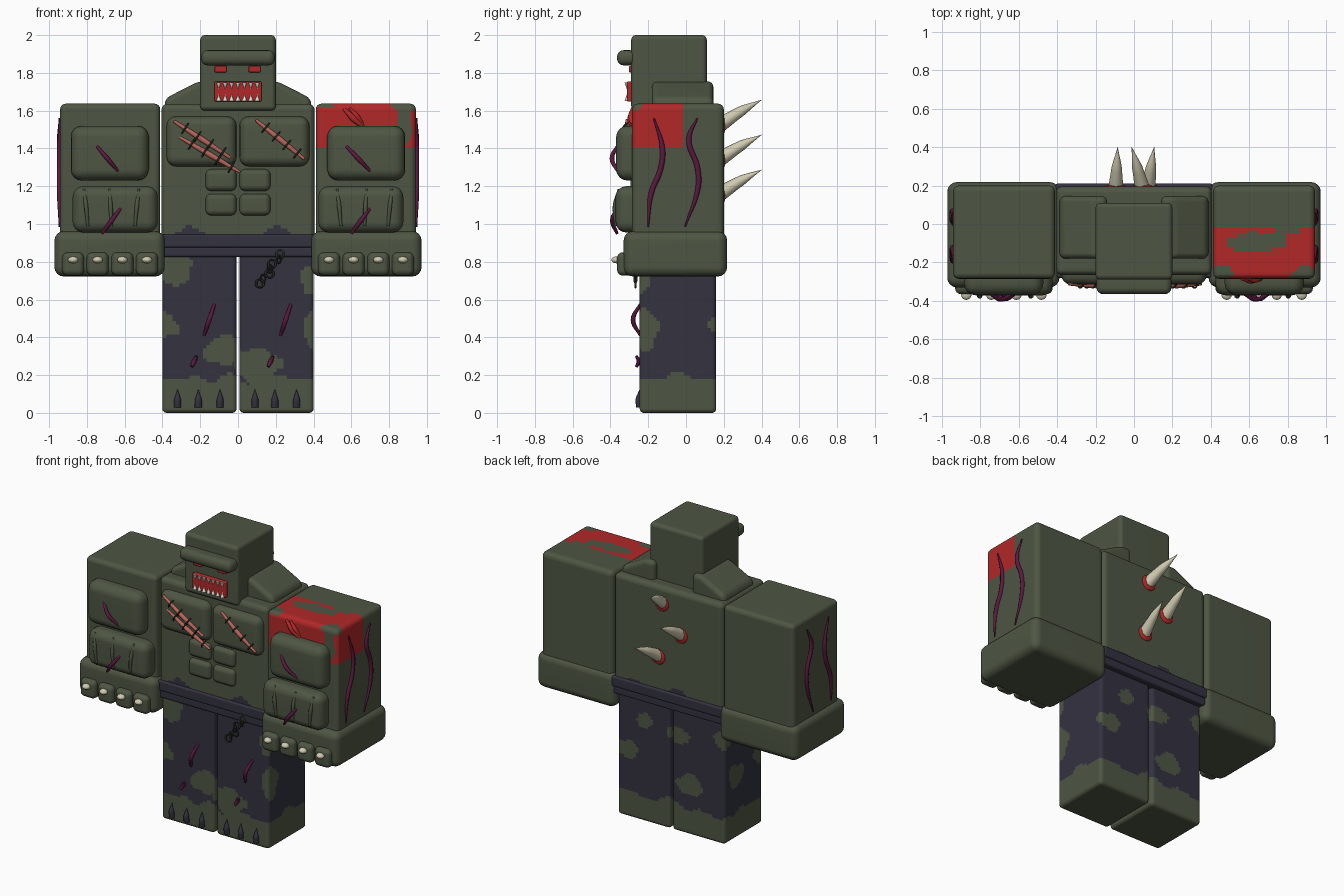
import bpy, bmesh, math
from mathutils import Vector, noise

if "Cube" in bpy.data.objects:
    bpy.data.objects.remove(bpy.data.objects["Cube"])


def material(name, rgb):
    m = bpy.data.materials.new(name)
    m.diffuse_color = [((c / 255 + 0.055) / 1.055) ** 2.4 for c in rgb] + [1]
    m.use_nodes = True
    m.node_tree.nodes["Principled BSDF"].inputs["Base Color"].default_value = m.diffuse_color
    return m


GREEN = material("skin green", (78, 86, 67))
NAVY = material("dark navy", (51, 50, 64))
RED = material("blood red", (178, 40, 40))
PURPLE = material("vein purple", (92, 24, 64))
PINK = material("scar pink", (186, 102, 92))
BONE = material("bone", (208, 202, 176))
DARK = material("dark stitch", (42, 48, 36))
WHITE = material("tooth white", (228, 226, 215))


def finish(name, bm, mats):
    me = bpy.data.meshes.new(name)
    for f in bm.faces:
        f.smooth = True
    bm.to_mesh(me)
    bm.free()
    ob = bpy.data.objects.new(name, me)
    bpy.context.collection.objects.link(ob)
    for m in mats:
        me.materials.append(m)
    ob.modifiers.new("normals", 'WEIGHTED_NORMAL')
    return ob


def box(name, x, y, z, bevel, mats, paint=None, step=0.018):
    """Rounded box; paint(centre) picks the material on a fine grid of faces."""
    bm = bmesh.new()
    bmesh.ops.create_cube(bm, size=1)
    for v in bm.verts:
        for i, (a, b) in enumerate((x, y, z)):
            v.co[i] = (a + b) / 2 + v.co[i] * (b - a)
    bmesh.ops.bevel(bm, geom=bm.edges[:], offset=bevel, segments=4, profile=0.5, affect='EDGES')
    if paint:
        for i, (a, b) in enumerate((x, y, z)):
            no = Vector([float(i == k) for k in range(3)])
            for k in range(1, int((b - a) / step)):
                bmesh.ops.bisect_plane(bm, geom=bm.verts[:] + bm.edges[:] + bm.faces[:],
                                       dist=1e-5, plane_co=no * (a + k * step), plane_no=no)
        for f in bm.faces:
            f.material_index = paint(f.calc_center_median())
    return finish(name, bm, mats)


def tube(name, pts, radii, mat):
    """Smooth round tube through pts, with one radius per point."""
    cu = bpy.data.curves.new(name, 'CURVE')
    cu.dimensions = '3D'
    cu.bevel_depth, cu.bevel_resolution, cu.resolution_u = 1, 2, 6
    cu.use_fill_caps = True
    sp = cu.splines.new('BEZIER')
    sp.bezier_points.add(len(pts) - 1)
    for p, co, r in zip(sp.bezier_points, pts, radii):
        p.co, p.radius = co, r
        p.handle_left_type = p.handle_right_type = 'AUTO'
    cu.materials.append(mat)
    ob = bpy.data.objects.new(name, cu)
    bpy.context.collection.objects.link(ob)
    return ob


def ball(name, co, size, mat):
    bm = bmesh.new()
    bmesh.ops.create_uvsphere(bm, u_segments=16, v_segments=10, radius=1)
    for v in bm.verts:
        v.co = Vector(co) + Vector([a * b for a, b in zip(v.co, size)])
    return finish(name, bm, [mat])


def in_blobs(c, blobs):
    wob = 0.35 * noise.noise(c * 14)
    return any(sum(((c[i] - b[i]) / b[i + 3]) ** 2 for i in range(3)) < 1 + wob * 2 for b in blobs)


def mir(s, a, b):
    return tuple(sorted((s * a, s * b)))


# Legs with camouflage trousers: x, y, z centre and radii of the green patches
CAMO = [(-.36, -.24, .77, .12, .08, .09), (-.39, -.22, .47, .08, .07, .07), (-.08, -.24, .33, .1, .05, .08),
        (.1, -.24, .25, .13, .06, .09), (.4, -.22, .44, .05, .07, .1), (.38, -.24, .70, .05, .05, .07),
        (.32, .16, .46, .09, .05, .06), (.2, .16, .68, .06, .05, .05), (-.05, .16, .65, .08, .05, .06),
        (-.14, .16, .34, .1, .05, .07), (-.4, .04, .43, .05, .08, .08), (-.38, .14, .7, .06, .07, .06)]


def trousers(c):
    low = 0.18 + 0.05 * noise.noise(Vector((c.x * 9, c.y * 9, 0)))
    return 0 if c.z < low or in_blobs(c, CAMO) else 1


for s, n in ((-1, "left"), (1, "right")):
    box(n + "_leg", mir(s, .008, .40), (-.245, .16), (0, .90), .022, [GREEN, NAVY], trousers)
for x in (-.32, -.21, -.095, .09, .195, .31):
    tube("toe_claw", [(x, -.243, .03), (x, -.25, .07), (x, -.245, .125)], [.02, .018, .001], NAVY)

# Torso, with trouser patches rising over the waist, and belt
WAIST = [(-.25, -.27, .94, .09, .06, .045), (.2, -.27, .94, .08, .06, .045),
         (-.08, .19, .93, .08, .05, .05), (.25, .19, .93, .06, .05, .04)]
box("torso", (-.405, .405), (-.265, .195), (.85, 1.635), .03, [GREEN, NAVY],
    lambda c: 1 if in_blobs(c, WAIST) else 0)
box("belt_upper", (-.41, .41), (-.28, .21), (.875, .945), .012, [NAVY])
box("belt_lower", (-.405, .405), (-.27, .20), (.825, .88), .012, [NAVY])

# Chest and stomach muscles
for s in (-1, 1):
    box("chest_muscle", mir(s, .008, .378), (-.315, -.2), (1.305, 1.57), .05, [GREEN])
    for z in (1.175, 1.045):
        box("stomach_muscle", mir(s, .008, .172), (-.295, -.2), (z, z + .115), .03, [GREEN])

# Shoulder slopes beside the neck
for s in (-1, 1):
    bm = bmesh.new()
    prof = [(.14, 1.6), (.39, 1.6), (.385, 1.665), (.21, 1.755), (.14, 1.755)]
    f = bm.faces.new([bm.verts.new((s * x, -.18, z)) for x, z in prof])
    r = bmesh.ops.extrude_face_region(bm, geom=[f])
    bmesh.ops.translate(bm, vec=(0, .325, 0), verts=[v for v in r["geom"] if isinstance(v, bmesh.types.BMVert)])
    bmesh.ops.recalc_face_normals(bm, faces=bm.faces[:])
    bmesh.ops.bevel(bm, geom=bm.edges[:], offset=.03, segments=4, profile=.5, affect='EDGES')
    finish("shoulder_slope", bm, [GREEN])

# Head: brow, eyes, mouth and teeth
box("head", (-.2, .2), (-.29, .11), (1.6, 2.0), .025, [GREEN])
box("brow", (-.195, .195), (-.365, -.26), (1.84, 1.92), .034, [GREEN])
for x in (-.092, .088):
    box("eye", (x - .032, x + .032), (-.302, -.28), (1.803, 1.837), .006, [RED])
box("mouth", (-.125, .125), (-.312, -.28), (1.648, 1.755), .008, [RED])
for i in range(7):
    x = -.102 + i * .034
    tube("upper_tooth", [(x, -.312, 1.75), (x, -.313, 1.715)], [.013, .001], WHITE)
    tube("lower_tooth", [(x, -.312, 1.652), (x, -.313, 1.685)], [.013, .001], WHITE)

# Arms; the right one has a blood-stained shoulder
CLEAN = [(.64, -.09, 1.64, .15, .05, .04), (.46, -.25, 1.64, .06, .04, .03), (.9, -.26, 1.64, .09, .04, .05),
         (.8, -.03, 1.64, .07, .03, .03), (.88, -.28, 1.52, .045, .04, .09), (.75, -.28, 1.45, .1, .03, .07)]


def stain(c):
    return 1 if c.y < -.01 and c.z > 1.4 and not in_blobs(c, CLEAN) else 0


for s, n in ((-1, "left"), (1, "right")):
    box(n + "_arm", mir(s, .412, .942), (-.285, .2), (.9, 1.637), .03, [GREEN, RED], stain if s > 0 else None)
    box(n + "_fist", mir(s, .388, .972), (-.33, .218), (.722, .962), .05, [GREEN])
    box(n + "_upper_arm_muscle", mir(s, .472, .885), (-.37, -.22), (1.23, 1.52), .06, [GREEN])
    box(n + "_forearm_muscle", mir(s, .425, .875), (-.372, -.22), (.955, 1.2), .055, [GREEN])
    for a, b in ((.815, .795), (.68, .67), (.525, .545)):
        tube("forearm_tendon", [(s * a, -.355, 1.185), (s * (a + b) / 2, -.376, 1.1), (s * b, -.372, .99)],
             [.006, .012, .008], GREEN)
    for x in (.482, .612, .743, .873):
        box("finger", mir(s, x - .058, x + .058), (-.365, -.28), (.727, .85), .03, [GREEN])
        ball("knuckle_bone", (s * x, -.368, .81), (.027, .027, .018), BONE)
    # Veins on the outer side of the arm
    for path in ([(-.17, 1.56), (-.125, 1.4), (-.135, 1.29), (-.185, 1.16), (-.2, .985)],
                 [(.06, 1.56), (.015, 1.45), (.06, 1.3), (.065, 1.2), (-.005, .985)]):
        tube("side_vein", [(s * .945, y, z) for y, z in path], [.004, .014, .014, .014, .004], PURPLE)

# Bulging veins: ends (x, z), surface depth, bulge depth
for a, b, y, out in [((-.75, 1.415), (-.635, 1.28), -.362, -.392), ((.57, 1.415), (.70, 1.28), -.362, -.392),
                     ((-.72, .95), (-.62, 1.085), -.365, -.39), ((.60, .95), (.70, 1.085), -.365, -.39),
                     ((-.18, .41), (-.125, .575), -.242, -.28), ((.225, .41), (.28, .575), -.242, -.28),
                     ((-.245, .245), (-.22, .3), -.262, -.25), ((.16, .245), (.185, .3), -.262, -.25)]:
    tube("front_vein", [(a[0], y, a[1]), ((a[0] + b[0]) / 2, out, (a[1] + b[1]) / 2), (b[0], y, b[1])],
         [.008, .013, .008], PURPLE)

# Stitched scars across the chest
for (x0, z0), (x1, z1) in (((-.34, 1.545), (-.04, 1.35)), ((-.31, 1.46), (.01, 1.275)), ((.095, 1.55), (.35, 1.345))):
    a, b = Vector((x0, -.312, z0)), Vector((x1, -.312, z1))
    mid = (a + b) / 2 + Vector((0, -.008, 0))
    tube("chest_scar", [a, mid, b], [.008, .015, .008], PINK)
    d = (b - a).normalized()
    side = Vector((-d.z, 0, d.x)) * .032
    for t in (.2, .42, .64, .86):
        p = a.lerp(b, t)
        tube("stitch", [p - side, p + Vector((0, -.02, 0)), p + side], [.004, .005, .004], DARK)

# Wound on the right shoulder
tube("shoulder_scar", [(.56, -.285, 1.61), (.61, -.293, 1.56), (.66, -.285, 1.515)], [.008, .018, .012], RED)
tube("shoulder_scar", [(.59, -.285, 1.615), (.63, -.293, 1.57), (.66, -.285, 1.53)], [.006, .014, .008], RED)

# Chain hanging from the belt
for i in range(7):
    t = i / 6
    c = Vector((.222 - .1 * t + .012 * math.sin(i * 2), -.268, .84 - .155 * t))
    bm = bmesh.new()
    n, m = 12, 6
    ring = [[bm.verts.new(c + Vector(((.012 + .004 * math.cos(v)) * math.cos(u) * (1 if i % 2 else 1.7),
                                      .006 * math.sin(v) - .006 * (i % 2) * math.cos(u),
                                      (.022 + .004 * math.cos(v)) * math.sin(u))))
             for v in (2 * math.pi * k / m for k in range(m))] for u in (2 * math.pi * k / n for k in range(n))]
    for j in range(n):
        for k in range(m):
            bm.faces.new((ring[j][k], ring[(j + 1) % n][k], ring[(j + 1) % n][(k + 1) % m], ring[j][(k + 1) % m]))
    finish("chain_link", bm, [DARK])

# Bone spikes bursting from the back
for x, z, tx, tz in ((.045, 1.525, -.012, 1.657), (-.095, 1.345, -.085, 1.472), (.072, 1.16, .105, 1.287)):
    ball("back_wound", (x, .195, z), (.052, .014, .052), RED)
    tube("back_spike", [(x, .18, z), ((x + tx) / 2, .295, (z + tz) / 2 + .008), (tx, .4, tz)],
         [.04, .027, .001], BONE)
